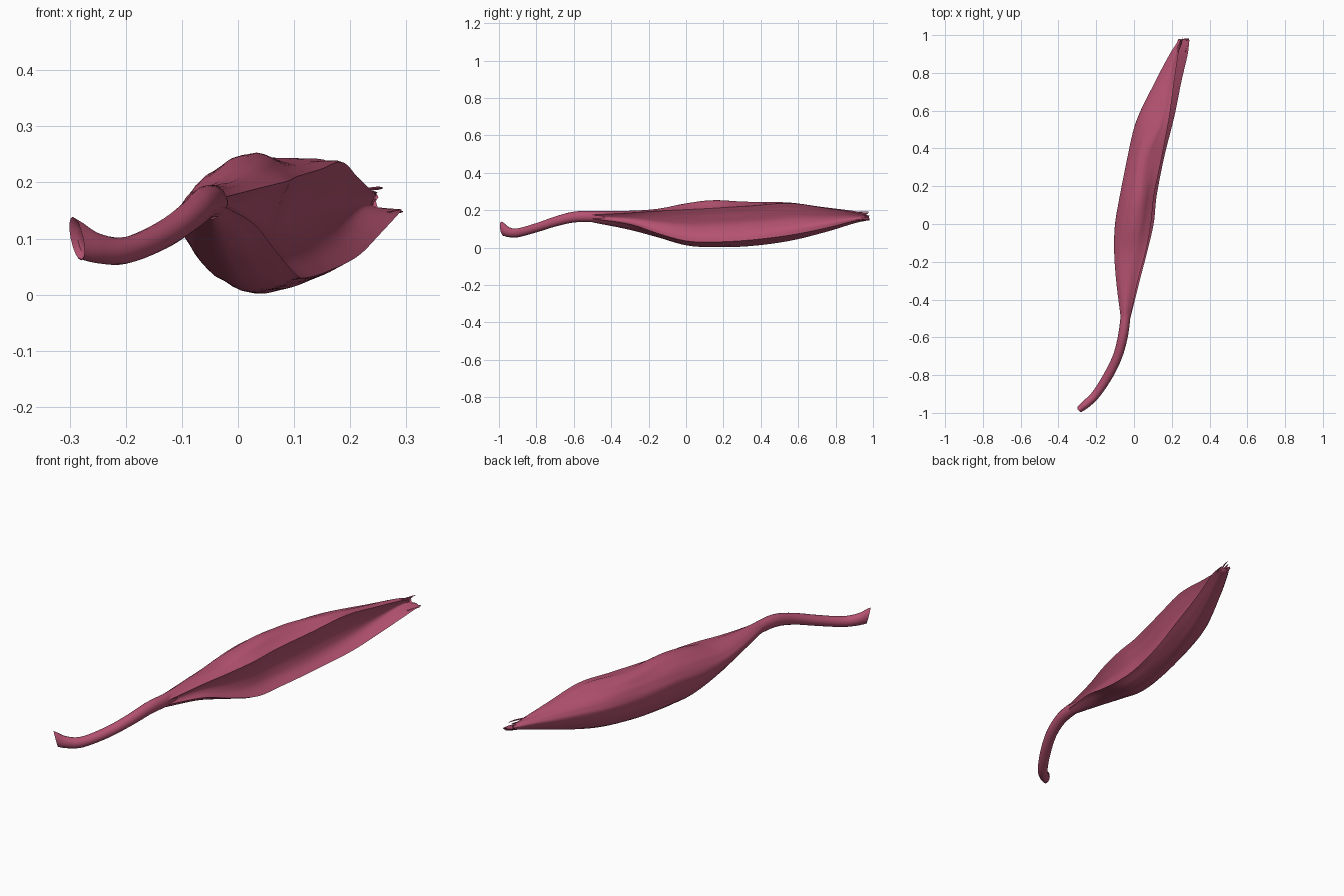
import bpy, math, random
from mathutils import Vector

random.seed(4)
old = bpy.data.objects.get("Cube")
if old:
    bpy.data.objects.remove(old, do_unlink=True)

# One dusty rose colour for everything
rose = bpy.data.materials.new("dusty_rose")
rose.use_nodes = True
rose.diffuse_color = (0.46, 0.085, 0.165, 1)
shader = rose.node_tree.nodes["Principled BSDF"]
shader.inputs["Base Color"].default_value = rose.diffuse_color
shader.inputs["Roughness"].default_value = 0.8


def spline(points, steps):
    """Smooth curve through points of any dimension."""
    pts = [Vector(p) for p in points]
    pts = [pts[0] * 2 - pts[1]] + pts + [pts[-1] * 2 - pts[-2]]
    out = []
    for a, b, c, d in zip(pts, pts[1:], pts[2:], pts[3:]):
        for k in range(steps):
            t = k / steps
            out.append(b + (c - a) * (t / 2)
                       + (a * 2 - b * 5 + c * 4 - d) * (t * t / 2)
                       + (b * 3 - a - c * 3 + d) * (t ** 3 / 2))
    return out + [pts[-2]]


def loft(name, rings):
    """Skin a list of closed rings with quads, cap both ends, shade smoothly."""
    n = len(rings[0])
    verts = [v for ring in rings for v in ring]
    faces = []
    for i in range(len(rings) - 1):
        for j in range(n):
            k = (j + 1) % n
            faces.append((i * n + j, (i + 1) * n + j, (i + 1) * n + k, i * n + k))
    last = (len(rings) - 1) * n
    faces.append(tuple(range(n)))
    faces.append(tuple(last + j for j in reversed(range(n))))
    mesh = bpy.data.meshes.new(name)
    mesh.from_pydata(verts, [], faces)
    mesh.materials.append(rose)
    obj = bpy.data.objects.new(name, mesh)
    bpy.context.collection.objects.link(obj)
    bpy.ops.object.select_all(action="DESELECT")
    obj.select_set(True)
    bpy.context.view_layer.objects.active = obj
    bpy.ops.object.shade_smooth_by_angle(angle=math.radians(50))


# Folded blade: y, left, right, bottom, top, upper lip x, upper lip z,
# lower lip z, crest position across the width
stations = [
    (-.5, -.07, -.02, .135, .195, -.02, .175, .155, .5),
    (-.3, -.095, .03, .095, .197, .02, .185, .125, .5),
    (-.15, -.105, .07, .055, .207, .06, .195, .075, .55),
    (0, -.1, .105, .012, .237, .09, .203, .035, .55),
    (.15, -.075, .12, .003, .253, .105, .21, .03, .55),
    (.35, -.035, .16, .01, .243, .145, .222, .04, .43),
    (.55, .015, .21, .035, .238, .185, .237, .065, .6),
    (.75, .11, .25, .085, .213, .212, .21, .105, .5),
    (.9, .19, .285, .13, .195, .235, .188, .142, .3),
    (.97, .235, .292, .145, .18, .25, .174, .152, .2),
]
rings = []
for y, left, right, low, high, lip_x, lip_z, floor_z, crest in spline(stations, 6):
    w, h, gap = right - left, high - low, lip_z - floor_z
    back = spline([
        (lip_x, lip_z),
        (left + w * crest, high),
        (left + w * .18, low + h * .86),
        (left, low + h * .58),
        (left + w * .17, low + h * .2),
        (left + w * .55, low),
        (right, floor_z),
    ], 6)
    # Shallow hollow face between the two lips
    hollow = spline([
        (right, floor_z),
        (lip_x - w * .1, floor_z + gap * .2),
        (lip_x - w * .16, floor_z + gap * .5),
        (lip_x - w * .08, floor_z + gap * .8),
        (lip_x, lip_z),
    ], 4)
    middle = Vector((left + w / 2, low + h / 2))
    ring = []
    for j, p in enumerate(back[:-1] + hollow[:-1]):
        # Lengthwise wrinkles
        ripple = 1 + .016 * math.sin(j * 1.9 + y * 5) * math.sin(y * 7 + j * .4)
        q = middle + (p - middle) * ripple
        ring.append((q.x, y, q.y))
    rings.append(ring)
# Torn end
rings[-1] = [(x, y + random.uniform(-.02, .015), z) for x, y, z in rings[-1]]
loft("folded_blade", rings)


def tube(name, path, sides, steps, cup=0, lean=0):
    """Oval tube along (x, y, z, half width, half height) points;
    its start can be hollowed and tipped outwards."""
    samples = spline(path, steps)
    centres = [Vector(s[:3]) for s in samples]
    rings = []
    for i, s in enumerate(samples):
        along = (centres[min(i + 1, len(centres) - 1)] - centres[max(i - 1, 0)]).normalized()
        side = along.cross(Vector((0, 0, 1))).normalized()
        up = Vector((0, 0, 1)) - along * (lean if i == 0 else 0)
        rings.append([centres[i] + side * (math.cos(a) * s[3]) + up * (math.sin(a) * s[4])
                      for a in (math.tau * j / sides for j in range(sides))])
    if cup:
        inner = (centres[1] - centres[0]).normalized() * cup
        rings.insert(0, [centres[0] + inner + (v - centres[0]) * .6 for v in rings[0]])
    loft(name, rings)


# Bent stalk with a flared, hollow foot
tube("stalk", [
    (-.287, -.98, .1, .018, .035),
    (-.25, -.95, .083, .022, .027),
    (-.2, -.9, .079, .023, .024),
    (-.135, -.8, .106, .025, .025),
    (-.087, -.7, .139, .025, .027),
    (-.06, -.6, .163, .026, .029),
    (-.046, -.5, .166, .026, .029),
    (-.043, -.42, .162, .024, .024),
    (-.043, -.36, .16, .008, .008),
], 16, 5, cup=.012, lean=.3)

# Frayed slivers on the torn end
for n, (x, z, reach) in enumerate([(.25, .19, .022), (.24, .182, .01), (.286, .148, .012)]):
    tube(f"torn_sliver_{n + 1}", [
        (x - .018, .91, z - .002, .003, .003),
        (x, .955, z, .003, .003),
        (x + .008, .965 + reach, z, .0006, .0006),
    ], 5, 2)
